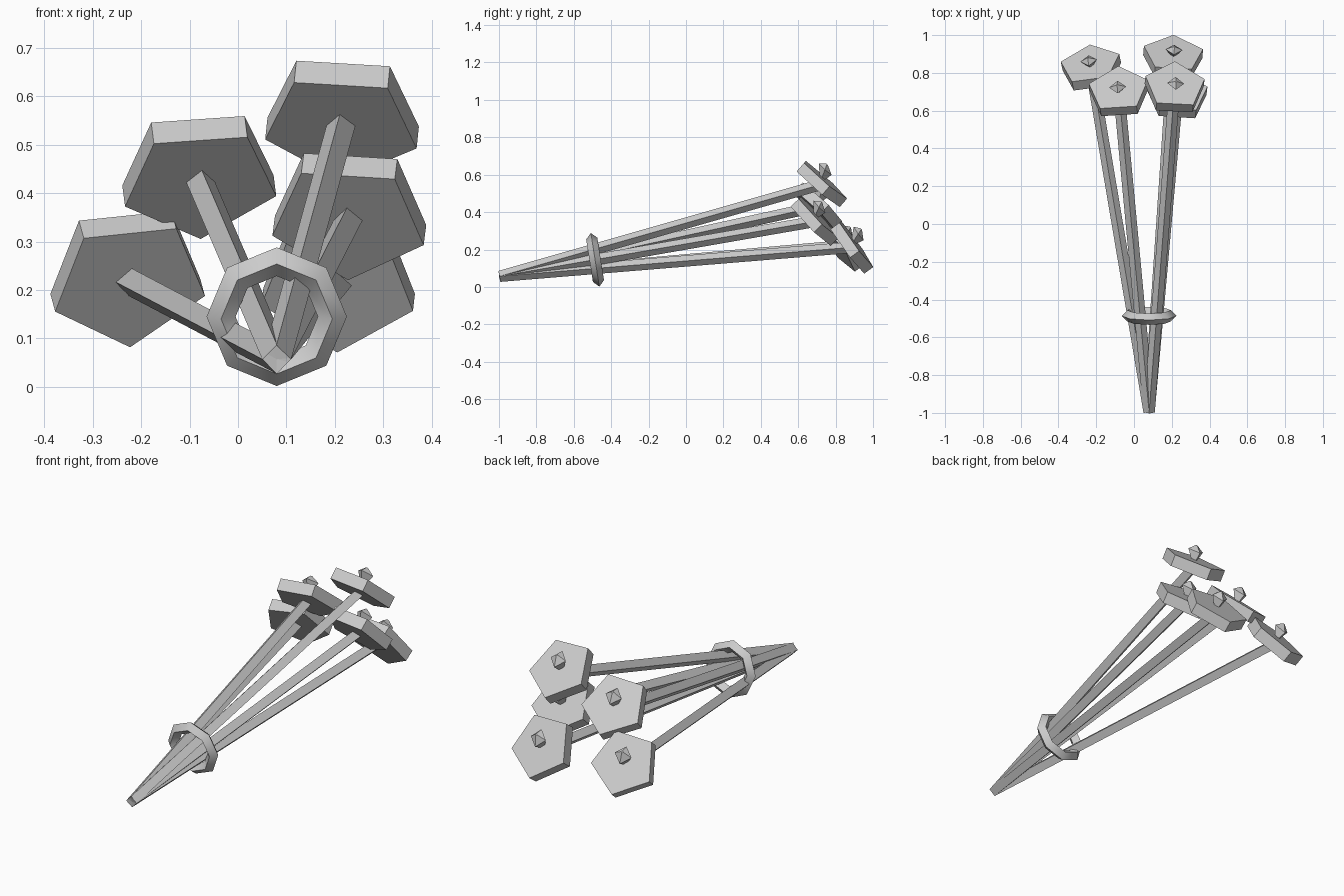
import bpy, math
from mathutils import Vector, Matrix

if "Cube" in bpy.data.objects:
    bpy.data.objects.remove(bpy.data.objects["Cube"])

grey = bpy.data.materials.new("plain grey")
grey.diffuse_color = (0.6, 0.6, 0.6, 1)
grey.use_nodes = True
grey.node_tree.nodes["Principled BSDF"].inputs["Base Color"].default_value = grey.diffuse_color

BASE = Vector((0.08, -0.995, 0.057))   # where all stems gather
R, HALF = 0.165, 0.03                  # flower head radius and half thickness


def make(name, verts, faces, matrix=Matrix()):
    mesh = bpy.data.meshes.new(name)
    mesh.from_pydata([matrix @ Vector(v) for v in verts], [], faces)
    mesh.materials.append(grey)
    obj = bpy.data.objects.new(name, mesh)
    bpy.context.collection.objects.link(obj)
    return obj


def loft(name, sides, rings, matrix):
    """Stack polygons given as (radius, y offset, z), capped at both ends."""
    verts, faces = [], []
    for r, dy, z in rings:
        for i in range(sides):
            a = math.pi / 2 + math.tau * i / sides
            verts.append((r * math.cos(a), r * math.sin(a) + dy, z))
    for k in range(len(rings) - 1):
        for i in range(sides):
            j = (i + 1) % sides
            faces.append((k * sides + i, k * sides + j,
                          (k + 1) * sides + j, (k + 1) * sides + i))
    faces.append(tuple(reversed(range(sides))))
    faces.append(tuple(range((len(rings) - 1) * sides, len(rings) * sides)))
    return make(name, verts, faces, matrix)


# Flowers: head centre and downward tilt in degrees
flowers = [
    ((0.215, 0.717, 0.558), 41),
    ((-0.08, 0.695, 0.44), 43),
    ((0.23, 0.68, 0.36), 46),
    ((-0.228, 0.825, 0.23), 52),
    ((0.207, 0.88, 0.222), 54),
]
for n, (centre, tilt) in enumerate(flowers, 1):
    c = Vector(centre)
    lean = math.atan2(c.x - BASE.x, c.y - BASE.y)
    m = (Matrix.Translation(c) @ Matrix.Rotation(-math.radians(tilt), 4, 'X')
         @ Matrix.Rotation(lean, 4, 'Y'))
    loft(f"flower_head_{n}", 5, [(R, 0, -HALF), (R, 0, HALF)], m)
    # Faceted bud in the middle of the head
    loft(f"flower_bud_{n}", 4, [(0.02, -0.01, HALF), (0.045, -0.026, HALF + 0.042),
                                (0.006, -0.036, HALF + 0.068)], m)
    # Square stem, standing on its edge
    end = c - m.to_3x3() @ Vector((0, 0, HALF * 0.7))
    d = (end - BASE).normalized()
    side = d.cross(Vector((0, 0, 1))).normalized()
    up = side.cross(d)
    rot = Matrix((side, up, d)).transposed().to_4x4()
    loft(f"stem_{n}", 4, [(0.03, 0, 0), (0.03, 0, (end - BASE).length)],
         Matrix.Translation(BASE) @ rot)

# Band around the stems: eight-sided ring with a diamond section
SEG, MAJOR, MINOR = 8, 0.115, 0.03
verts, faces = [], []
for i in range(SEG):
    a = math.tau * i / SEG
    for k in range(4):
        b = math.tau * k / 4
        r = MAJOR + MINOR * math.cos(b)
        verts.append((r * math.sin(a), MINOR * math.sin(b), r * math.cos(a)))
        i2, k2 = (i + 1) % SEG, (k + 1) % 4
        faces.append((i * 4 + k, i * 4 + k2, i2 * 4 + k2, i2 * 4 + k))
band = make("stem_band", verts, faces, Matrix.Translation((0.08, -0.486, 0.145))
            @ Matrix.Rotation(math.radians(9), 4, 'X'))
bpy.context.view_layer.objects.active = band
band.select_set(True)
bpy.ops.object.shade_smooth_by_angle(angle=math.radians(40))
